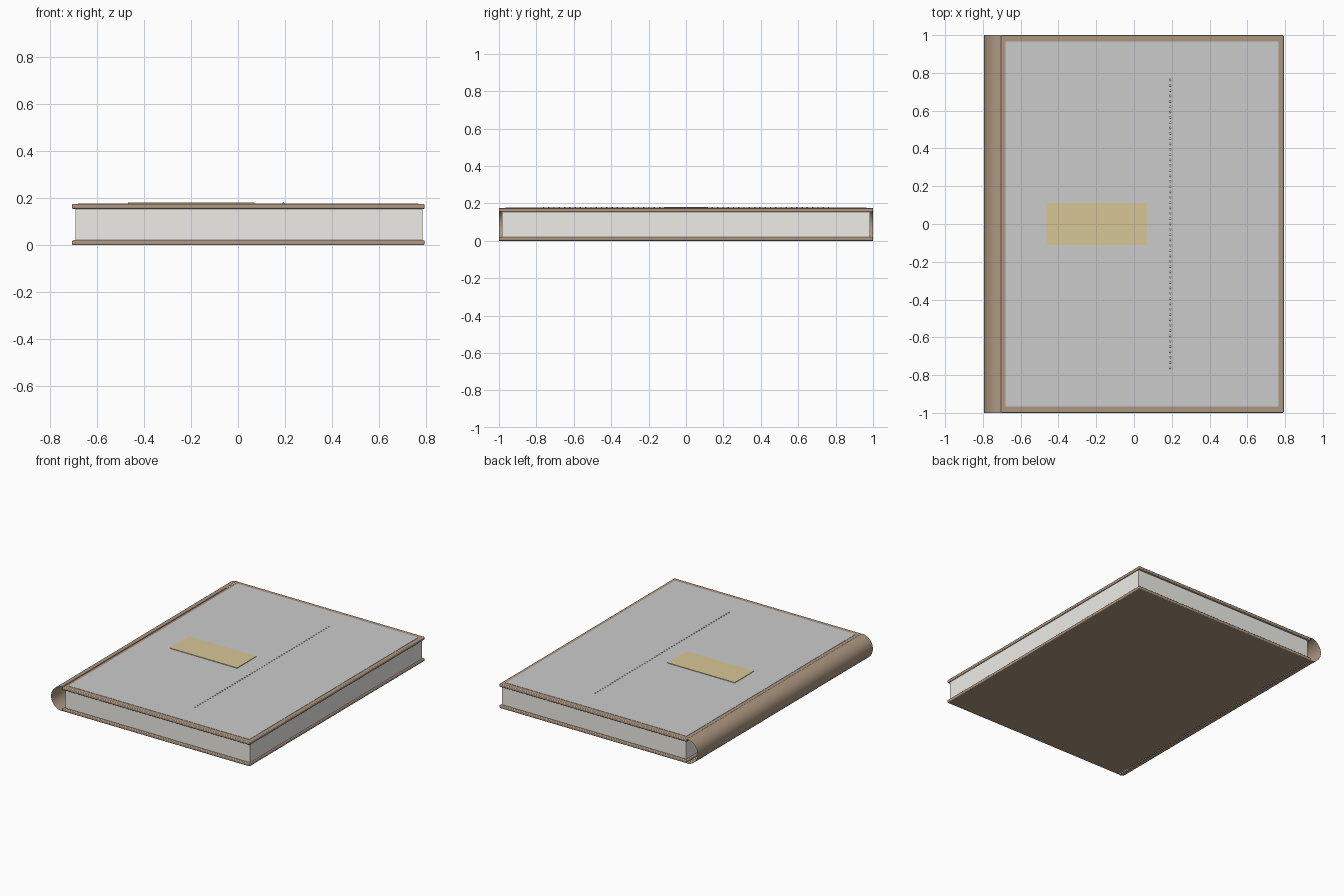
import bpy, bmesh, math
from mathutils import Matrix

if "Cube" in bpy.data.objects:
    bpy.data.objects.remove(bpy.data.objects["Cube"])

def material(name, rgb):
    m = bpy.data.materials.new(name)
    m.diffuse_color = (*rgb, 1)
    m.use_nodes = True
    m.node_tree.nodes["Principled BSDF"].inputs["Base Color"].default_value = m.diffuse_color
    return m

leather = material("leather", (0.42, 0.31, 0.22))
paper = material("paper", (0.85, 0.84, 0.8))
brass = material("brass", (0.68, 0.57, 0.31))

def finish(bm, name, mat=None, smooth=False):
    me = bpy.data.meshes.new(name)
    bm.to_mesh(me)
    bm.free()
    ob = bpy.data.objects.new(name, me)
    bpy.context.collection.objects.link(ob)
    if mat:
        me.materials.append(mat)
    if smooth:
        for p in me.polygons:
            p.use_smooth = True
    return ob

def box(name, x, y, z, mat=None, bevel=0):
    bm = bmesh.new()
    size = [b - a for a, b in (x, y, z)]
    mid = [(a + b) / 2 for a, b in (x, y, z)]
    bmesh.ops.create_cube(bm, size=1, matrix=Matrix.Translation(mid) @ Matrix.Diagonal((*size, 1)))
    ob = finish(bm, name, mat)
    if bevel:
        mod = ob.modifiers.new("rounded_edges", 'BEVEL')
        mod.width = bevel
        mod.segments = 3
    return ob

# Boards and page block
box("back_cover", (-0.705, 0.793), (-1, 1), (0.0, 0.021), leather, 0.006)
box("front_cover", (-0.705, 0.793), (-1, 1), (0.154, 0.175), leather, 0.006)
box("pages", (-0.69, 0.784), (-0.983, 0.983), (0.02, 0.155), paper)

# Inset panel and label plate on the front cover
box("cover_panel", (-0.68, 0.766), (-0.965, 0.965), (0.172, 0.177))
box("label_plate", (-0.467, 0.07), (-0.11, 0.11), (0.175, 0.181), brass)

# Spine: open half tube of sheet leather
bm = bmesh.new()
rows = []
n = 24
for i in range(n + 1):
    a = math.pi / 2 + math.pi * i / n
    px, pz = -0.705 + 0.0885 * math.cos(a), 0.0875 + 0.0875 * math.sin(a)
    rows.append([bm.verts.new((px, y, pz)) for y in (-1, 1)])
for a, b in zip(rows, rows[1:]):
    bm.faces.new((a[0], a[1], b[1], b[0]))
bmesh.ops.recalc_face_normals(bm, faces=bm.faces)
if sum(f.normal.x for f in bm.faces) > 0:
    bmesh.ops.reverse_faces(bm, faces=bm.faces)
finish(bm, "spine", leather, True)

# Row of small stitches
bm = bmesh.new()
count = 55
for i in range(count):
    y = -0.762 + 1.524 * i / (count - 1)
    bmesh.ops.create_uvsphere(bm, u_segments=10, v_segments=6, radius=0.006,
                              matrix=Matrix.Translation((0.192, y, 0.175)))
finish(bm, "stitching", None, True)
